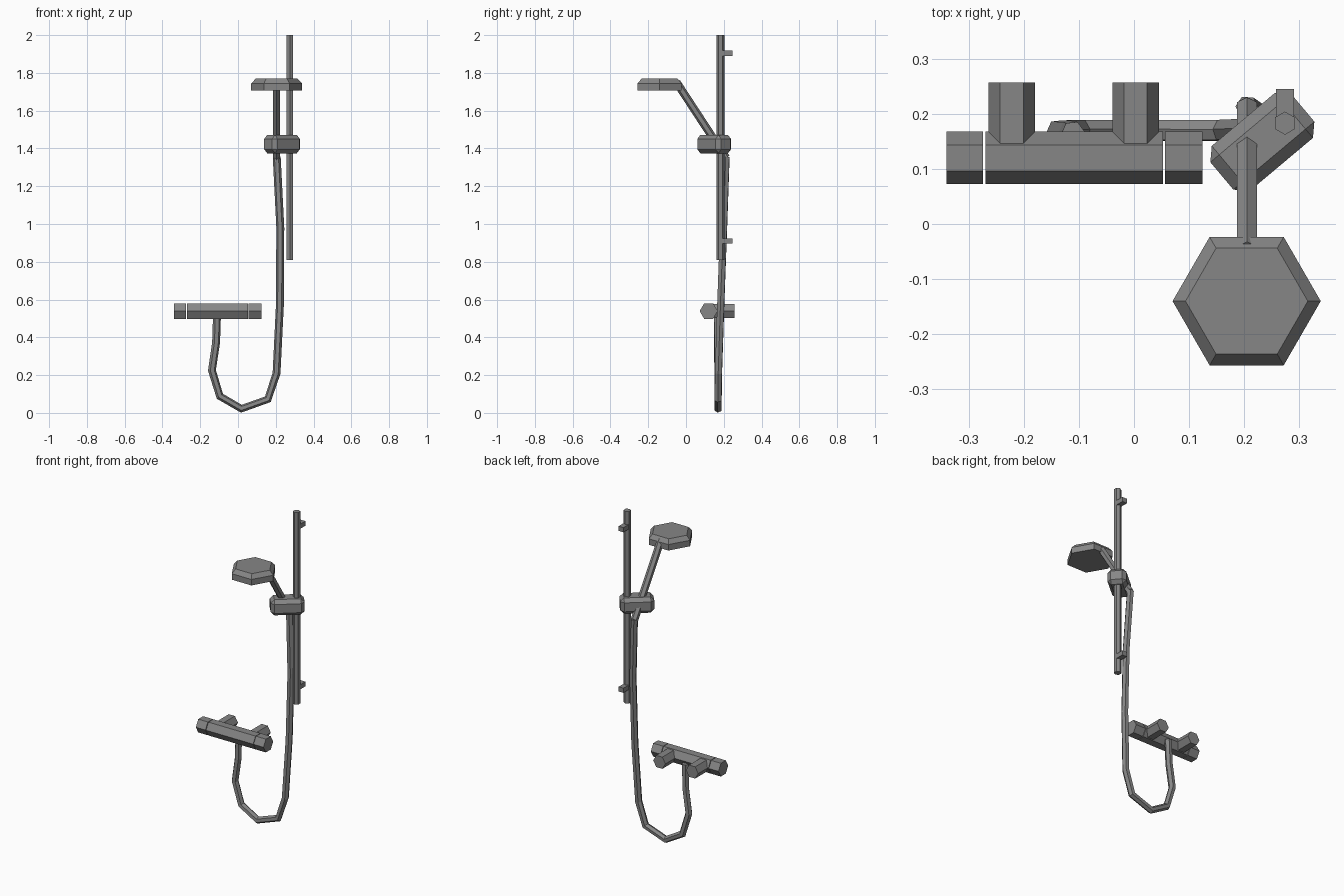
import bpy
import bmesh
from math import radians
from mathutils import Vector, Matrix

if "Cube" in bpy.data.objects:
    bpy.data.objects.remove(bpy.data.objects["Cube"])

# Dark grey finish shared by every part
finish = bpy.data.materials.new("dark_grey")
finish.diffuse_color = (0.24, 0.24, 0.24, 1)
finish.use_nodes = True
finish.node_tree.nodes["Principled BSDF"].inputs["Base Color"].default_value = finish.diffuse_color


def add_object(name, bm):
    bmesh.ops.recalc_face_normals(bm, faces=bm.faces)
    mesh = bpy.data.meshes.new(name)
    bm.to_mesh(mesh)
    bm.free()
    mesh.materials.append(finish)
    obj = bpy.data.objects.new(name, mesh)
    bpy.context.collection.objects.link(obj)
    return obj


def hex_bar(name, start, end, radius, corner):
    """Six-sided bar from start to end with one edge facing the corner direction."""
    start, end = Vector(start), Vector(end)
    axis = (end - start).normalized()
    u = Vector(corner)
    u = (u - axis * u.dot(axis)).normalized()
    v = axis.cross(u)
    bm = bmesh.new()
    bmesh.ops.create_cone(bm, cap_ends=True, segments=6, radius1=radius,
                          radius2=radius, depth=(end - start).length)
    # Spin so that a corner lies on local x, then align with the wanted frame
    bm.verts.ensure_lookup_table()
    spin = Vector((1, 0)).angle_signed(bm.verts[0].co.xy)
    bm.transform(Matrix.Rotation(spin, 4, 'Z'))
    frame = Matrix((u, v, axis)).transposed().to_4x4()
    bm.transform(Matrix.Translation((start + end) / 2) @ frame)
    return add_object(name, bm)


def block(name, centre, size, turn=0, chamfer=0):
    bm = bmesh.new()
    bmesh.ops.create_cube(bm, size=1.0)
    bm.transform(Matrix.Diagonal((*size, 1)))
    if chamfer:
        bmesh.ops.bevel(bm, geom=bm.edges[:], offset=chamfer, segments=1, affect='EDGES')
    bm.transform(Matrix.Translation(centre) @ Matrix.Rotation(radians(turn), 4, 'Z'))
    return add_object(name, bm)


# Wall rail and its two brackets
RAIL_X, RAIL_Y = 0.274, 0.183
hex_bar("rail", (RAIL_X, RAIL_Y, 0.81), (RAIL_X, RAIL_Y, 2.0), 0.021, (0, 1, 0))
for name, z in (("upper_bracket", 1.905), ("lower_bracket", 0.91)):
    block(name, (RAIL_X, 0.214, z), (0.033, 0.062, 0.029))

# Mixer valve body with a knob at each end
VALVE_Y, VALVE_Z = 0.12, 0.539
for name, x0, x1 in (("valve_body", -0.27, 0.053),
                     ("left_knob", -0.34, -0.274),
                     ("right_knob", 0.056, 0.124)):
    hex_bar(name, (x0, VALVE_Y, VALVE_Z), (x1, VALVE_Y, VALVE_Z), 0.0475, (0, 1, 0))

# Wall inlets behind the valve
for name, x in (("left_inlet", -0.222), ("right_inlet", 0.003)):
    hex_bar(name, (x, VALVE_Y, VALVE_Z), (x, 0.257, VALVE_Z), 0.042, (1, 0, 0))

# Sliding holder: chamfered block turned to join rail and handle
block("slider_holder", (0.233, 0.149, 1.423), (0.192, 0.107, 0.097), turn=40, chamfer=0.021)

# Slanted handle
hex_bar("handle", (0.205, -0.05, 1.75), (0.205, 0.212, 1.35), 0.0213, (0, 0.4, 1))

# Shower head: hexagonal disc with a chamfered top
head = hex_bar("shower_head", (0.2045, -0.14, 1.707), (0.2045, -0.14, 1.769), 0.1345, (1, 0, 0))
bm = bmesh.new()
bm.from_mesh(head.data)
top = max(bm.faces, key=lambda f: f.calc_center_median().z)
bmesh.ops.inset_region(bm, faces=[top], thickness=0.0235)
for v in bm.verts:
    if v.co.z > 1.76 and v not in top.verts:
        v.co.z = 1.744
bm.to_mesh(head.data)
bm.free()

# Flexible hose hanging from the handle round to the valve
path = [(0.205, 0.212, 1.355), (0.224, 0.199, 0.98), (0.222, 0.184, 0.575),
        (0.204, 0.172, 0.21), (0.158, 0.170, 0.072), (0.018, 0.170, 0.022),
        (-0.096, 0.170, 0.088), (-0.138, 0.169, 0.225), (-0.116, 0.168, 0.373),
        (-0.111, 0.166, 0.525)]
curve = bpy.data.curves.new("hose", 'CURVE')
curve.dimensions = '3D'
curve.bevel_depth = 0.021
curve.bevel_resolution = 1
curve.use_fill_caps = True
curve.materials.append(finish)
spline = curve.splines.new('POLY')
spline.points.add(len(path) - 1)
for point, co in zip(spline.points, path):
    point.co = (*co, 1)
spline.use_smooth = False
hose = bpy.data.objects.new("hose", curve)
bpy.context.collection.objects.link(hose)
bpy.context.view_layer.objects.active = hose
hose.select_set(True)
bpy.ops.object.convert(target='MESH')
